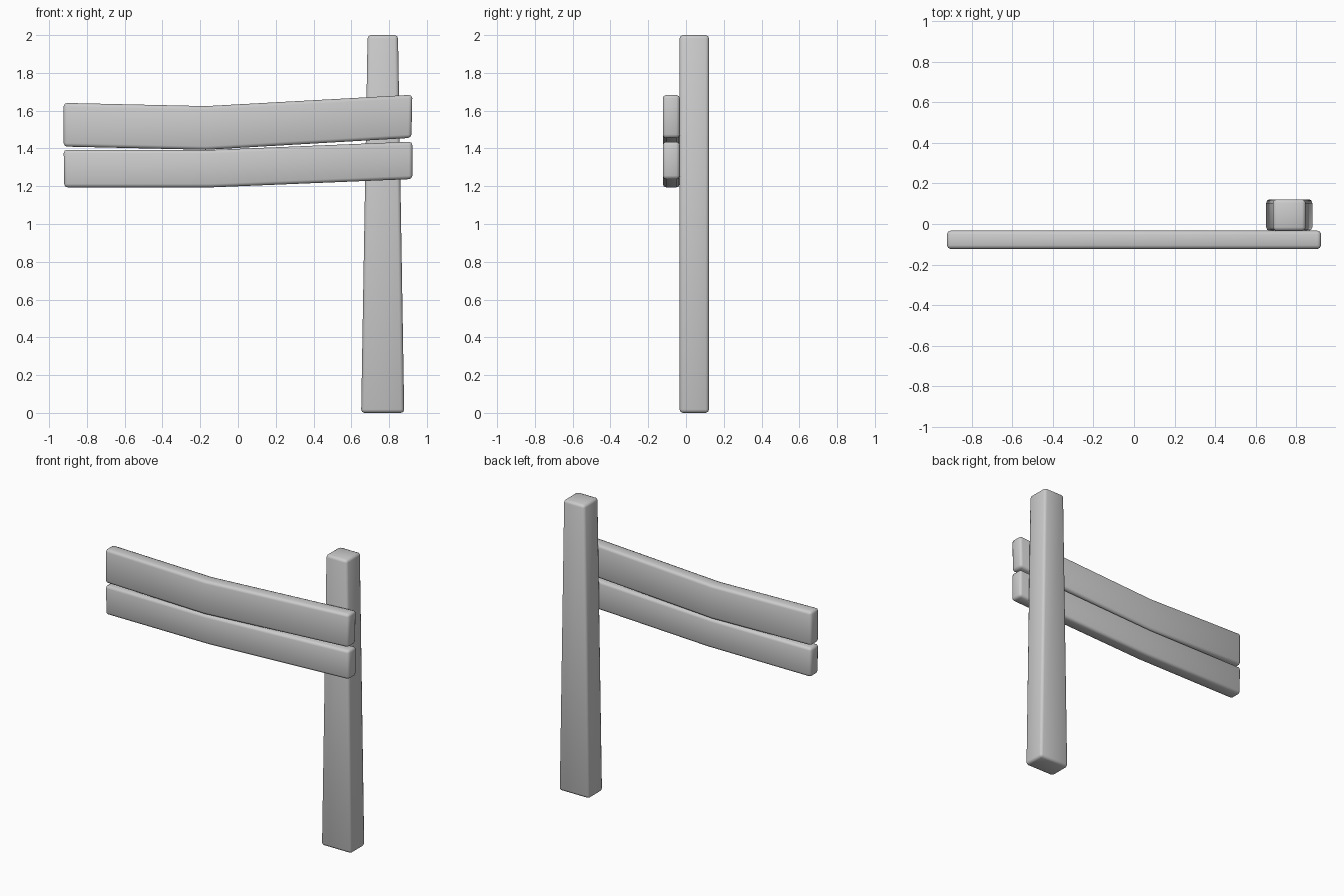
import bpy, bmesh, math

if "Cube" in bpy.data.objects:
    bpy.data.objects.remove(bpy.data.objects["Cube"])

def slab(name, sections, y0, y1, bevel):
    """Box swept through sections; each section is a pair of (x, z) edge points."""
    bm = bmesh.new()
    rings = []
    for (xa, za), (xb, zb) in sections:
        rings.append([bm.verts.new(p) for p in
                      ((xa, y0, za), (xb, y0, zb), (xb, y1, zb), (xa, y1, za))])
    for r, s in zip(rings, rings[1:]):
        for i in range(4):
            j = (i + 1) % 4
            bm.faces.new((r[i], r[j], s[j], s[i]))
    bm.faces.new(rings[0])
    bm.faces.new(rings[-1][::-1])
    bmesh.ops.recalc_face_normals(bm, faces=bm.faces)
    # round only the outer box edges, not the bend in the board
    sharp = [e for e in bm.edges if e.calc_face_angle(0) > math.radians(40)]
    bmesh.ops.bevel(bm, geom=sharp, offset=bevel, segments=2, profile=0.5,
                    affect='EDGES', clamp_overlap=True)
    mesh = bpy.data.meshes.new(name)
    bm.to_mesh(mesh)
    bm.free()
    ob = bpy.data.objects.new(name, mesh)
    bpy.context.collection.objects.link(ob)
    bpy.ops.object.select_all(action='DESELECT')
    ob.select_set(True)
    bpy.context.view_layer.objects.active = ob
    bpy.ops.object.shade_smooth_by_angle(angle=math.radians(50))
    return ob

# Tapered upright post
slab("post", [((0.652, 0), (0.88, 0)), ((0.686, 2), (0.847, 2))],
     -0.034, 0.122, 0.018)

# Two bent sign boards on the front of the post
slab("upper_board", [((-0.923, 1.41), (-0.923, 1.641)),
                     ((-0.17, 1.393), (-0.17, 1.624)),
                     ((0.918, 1.456), (0.923, 1.684))], -0.123, -0.033, 0.018)
slab("lower_board", [((-0.92, 1.194), (-0.923, 1.393)),
                     ((-0.14, 1.194), (-0.17, 1.391)),
                     ((0.923, 1.238), (0.923, 1.436))], -0.123, -0.033, 0.018)
